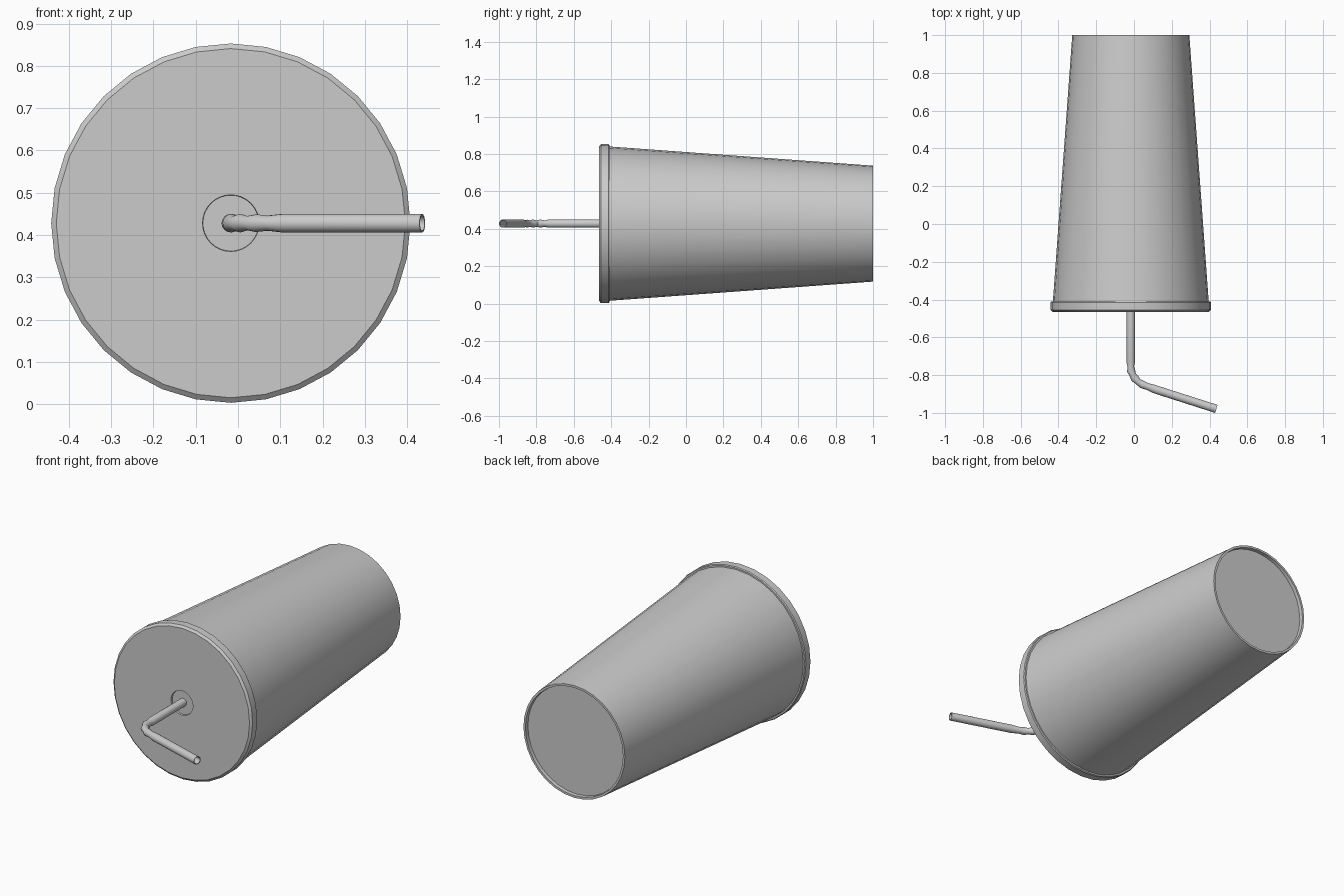
import bpy, bmesh
from math import sin, cos, tau, radians
from mathutils import Vector

cube = bpy.data.objects.get("Cube")
if cube:
    bpy.data.objects.remove(cube, do_unlink=True)

AXIS_X, AXIS_Z = -0.017, 0.428
UP = Vector((0, 0, 1))
BACK = Vector((0, 1, 0))

grey = bpy.data.materials.new("plain grey")
grey.use_nodes = True
COLOUR = (0.6, 0.6, 0.6, 1)
grey.diffuse_color = COLOUR
grey.node_tree.nodes["Principled BSDF"].inputs["Base Color"].default_value = COLOUR


def loft(name, rings, sides, angle):
    """Skin a row of circles (centre, direction, radius) and cap both ends."""
    bm = bmesh.new()
    loops = []
    for centre, direction, radius in rings:
        side = direction.cross(UP).normalized()
        loops.append([bm.verts.new(centre + radius * (UP * cos(tau * i / sides) + side * sin(tau * i / sides)))
                      for i in range(sides)])
    for a, b in zip(loops, loops[1:]):
        for i in range(sides):
            j = (i + 1) % sides
            bm.faces.new((a[i], a[j], b[j], b[i]))
    bm.faces.new(loops[0])
    bm.faces.new(loops[-1])
    bmesh.ops.recalc_face_normals(bm, faces=bm.faces)
    mesh = bpy.data.meshes.new(name)
    bm.to_mesh(mesh)
    bm.free()
    mesh.materials.append(grey)
    obj = bpy.data.objects.new(name, mesh)
    bpy.context.collection.objects.link(obj)
    bpy.ops.object.select_all(action='DESELECT')
    obj.select_set(True)
    bpy.context.view_layer.objects.active = obj
    bpy.ops.object.shade_smooth_by_angle(angle=radians(angle))
    return obj


def turned(name, profile):
    """Turn a (y, radius) profile around the cup's axis."""
    return loft(name, [(Vector((AXIS_X, y, AXIS_Z)), BACK, r) for y, r in profile], 32, 30)


# Tapered cup with a recessed base
turned("cup", [(-0.43, 0.414), (1, 0.31), (1, 0.298), (0.98, 0.297)])

# Lid with a bevelled rim and a shallow dimple for the straw
turned("lid", [(-0.41, 0.38), (-0.41, 0.421), (-0.415, 0.425), (-0.455, 0.425),
               (-0.465, 0.413), (-0.465, 0.067), (-0.455, 0.066)])

# Bendy straw: x, y and radius along its path
path = [(AXIS_X, -0.44, 0.022), (AXIS_X, -0.735, 0.022), (AXIS_X, -0.755, 0.017),
        (-0.015, -0.778, 0.022), (-0.008, -0.798, 0.017), (0.005, -0.818, 0.022),
        (0.022, -0.835, 0.017), (0.042, -0.849, 0.021), (0.07, -0.86, 0.018),
        (0.105, -0.873, 0.022), (0.436, -0.979, 0.022)]
points = [Vector((x, y, AXIS_Z)) for x, y, r in path]
rings = []
for i, point in enumerate(points):
    ahead = points[min(i + 1, len(points) - 1)]
    behind = points[max(i - 1, 0)]
    rings.append((point, (ahead - behind).normalized(), path[i][2]))

# Hollow mouth of the straw
tip, heading = rings[-1][0], rings[-1][1]
rings += [(tip, heading, 0.018), (tip - heading * 0.2, heading, 0.018)]
loft("straw", rings, 16, 40)
